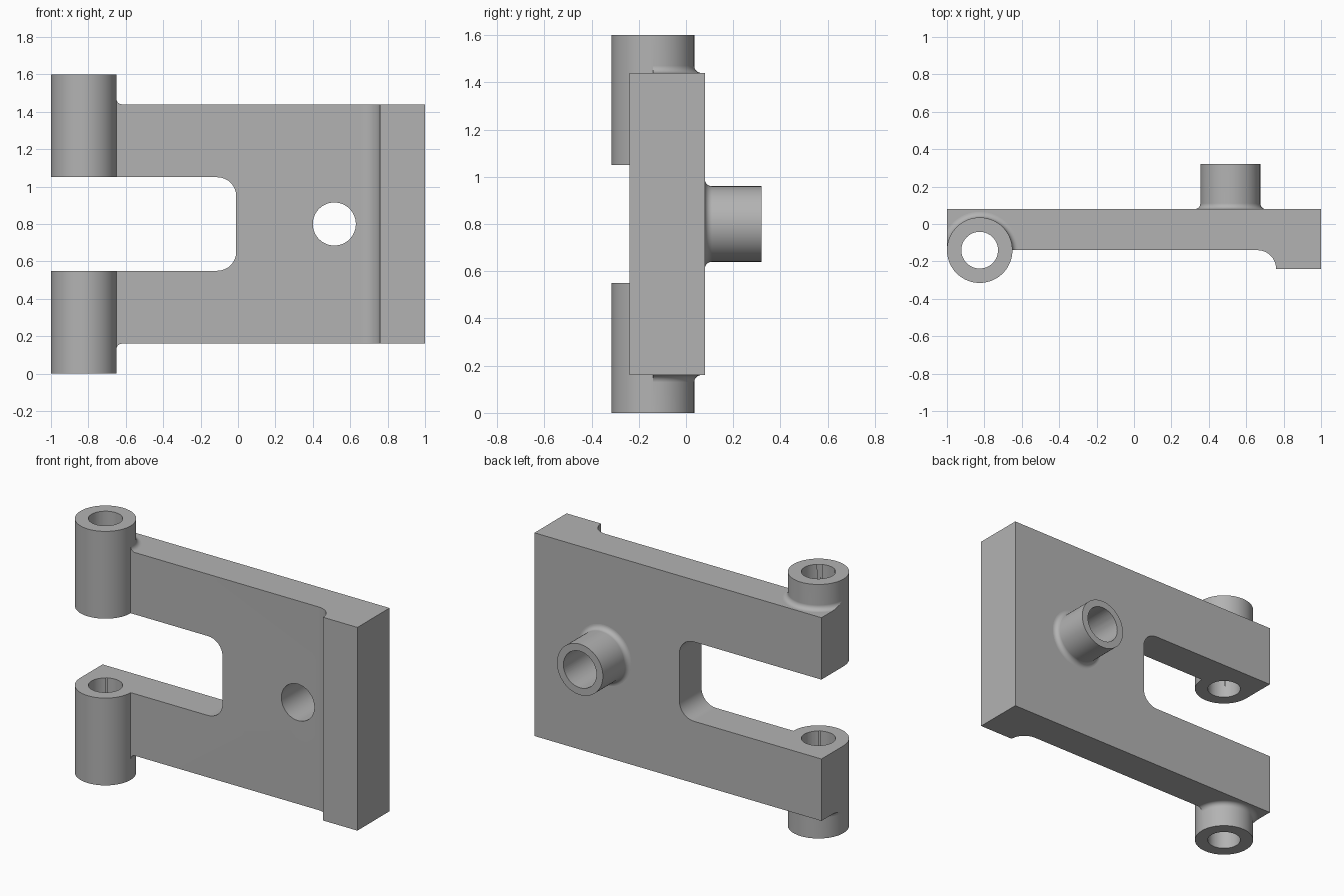
import bpy, bmesh
from math import sin, cos, pi, radians
from mathutils import Matrix, Vector

cube = bpy.data.objects.get("Cube")
if cube:
    bpy.data.objects.remove(cube, do_unlink=True)

grey = bpy.data.materials.new("cast_grey")
grey.use_nodes = True
colour = (0.45, 0.45, 0.45, 1)
grey.diffuse_color = colour
grey.node_tree.nodes["Principled BSDF"].inputs["Base Color"].default_value = colour

SEGMENTS = 64
BOTTOM, TOP = 0.16, 1.44          # plate height range
FRONT, BACK = -0.14, 0.08         # plate thickness range
MID = 0.8
PIN = (-0.825, FRONT)             # hinge axis
BOSS_X = 0.515
FILLET = 0.03


def arc(cx, cy, r, start, end, steps=8):
    angles = [radians(start + (end - start) * i / steps) for i in range(steps + 1)]
    return [(cx + r * cos(a), cy + r * sin(a)) for a in angles]


def make_object(name, bm, matrix):
    bmesh.ops.recalc_face_normals(bm, faces=bm.faces[:])
    bm.transform(matrix)
    bmesh.ops.recalc_face_normals(bm, faces=bm.faces[:])
    mesh = bpy.data.meshes.new(name)
    bm.to_mesh(mesh)
    bm.free()
    mesh.materials.append(grey)
    obj = bpy.data.objects.new(name, mesh)
    bpy.context.collection.objects.link(obj)
    return obj


def prism(name, outline, low, high, matrix=Matrix()):
    bm = bmesh.new()
    face = bm.faces.new([bm.verts.new((x, y, low)) for x, y in outline])
    result = bmesh.ops.extrude_face_region(bm, geom=[face])
    verts = [v for v in result["geom"] if isinstance(v, bmesh.types.BMVert)]
    bmesh.ops.translate(bm, verts=verts, vec=(0, 0, high - low))
    return make_object(name, bm, matrix)


def lathe(name, profile, matrix=Matrix()):
    bm = bmesh.new()
    verts = [bm.verts.new((r, 0, z)) for r, z in profile]
    edges = [bm.edges.new(pair) for pair in zip(verts, verts[1:])]
    bmesh.ops.spin(bm, geom=verts + edges, cent=(0, 0, 0), axis=(0, 0, 1),
                   angle=2 * pi, steps=SEGMENTS)
    bmesh.ops.remove_doubles(bm, verts=bm.verts[:], dist=0.0001)
    return make_object(name, bm, matrix)


def cylinder(name, radius, low, high, matrix):
    return lathe(name, [(0, low), (radius, low), (radius, high), (0, high)], matrix)


def combine(target, tool, operation):
    mod = target.modifiers.new(operation.lower(), "BOOLEAN")
    mod.operation, mod.object, mod.solver = operation, tool, "EXACT"
    bpy.context.view_layer.objects.active = target
    bpy.ops.object.modifier_apply(modifier=mod.name)
    bpy.data.objects.remove(tool, do_unlink=True)


# Plate with a thick lip and a filleted step
outline = [(-1, BACK), (-1, FRONT)] + arc(0.66, -0.24, 0.1, 90, 0, 12) + [(1, -0.24), (1, BACK)]
bracket = prism("hinge_bracket", outline, BOTTOM, TOP)

# Slot with rounded inner corners between the two arms
slot = [(-1.2, 0.55)] + arc(-0.11, 0.65, 0.1, -90, 0) + arc(-0.11, 0.95, 0.1, 0, 90) + [(-1.2, 1.05)]
combine(bracket, prism("slot_cutter", slot, -0.5, 0.5, Matrix.Rotation(pi / 2, 4, "X")), "DIFFERENCE")

# Hinge barrels, each with a fillet where it leaves the plate edge
for side in (1, -1):
    place = Matrix.Translation((*PIN, MID)) @ Matrix.Diagonal((1, 1, side, 1))
    edge = TOP - MID
    flare_profile = ([(0, edge - 0.05), (0.205, edge - 0.05)]
                     + arc(0.205, edge + FILLET, FILLET, 270, 180) + [(0, edge + FILLET)])
    flare = lathe("barrel_fillet", flare_profile, place)
    footprint = [(-1, FRONT), (0, FRONT), (0, BACK), (-1, BACK)]
    combine(flare, prism("footprint", footprint, -0.5, 2), "INTERSECT")
    combine(bracket, flare, "UNION")
    combine(bracket, cylinder("barrel", 0.175, 0.25, 0.8, place), "UNION")

# Round boss on the back with a filleted foot
to_back = Matrix.Translation((BOSS_X, 0, MID)) @ Matrix.Rotation(-pi / 2, 4, "X")
boss_profile = ([(0, 0), (0.19, 0)] + arc(0.19, BACK + FILLET, FILLET, 270, 180)
                + [(0.16, 0.32), (0, 0.32)])
combine(bracket, lathe("boss", boss_profile, to_back), "UNION")

# Bores through the barrels and the boss
combine(bracket, cylinder("pin_bore", 0.098, -1, 1, Matrix.Translation((*PIN, MID))), "DIFFERENCE")
combine(bracket, cylinder("boss_bore", 0.115, -0.5, 0.5, to_back), "DIFFERENCE")

# Smooth curved faces, crisp edges, flat large faces
bpy.ops.object.select_all(action="DESELECT")
bracket.select_set(True)
bpy.context.view_layer.objects.active = bracket
bpy.ops.object.shade_smooth_by_angle(angle=radians(30))
weighted = bracket.modifiers.new("flat_face_normals", "WEIGHTED_NORMAL")
weighted.keep_sharp = True
